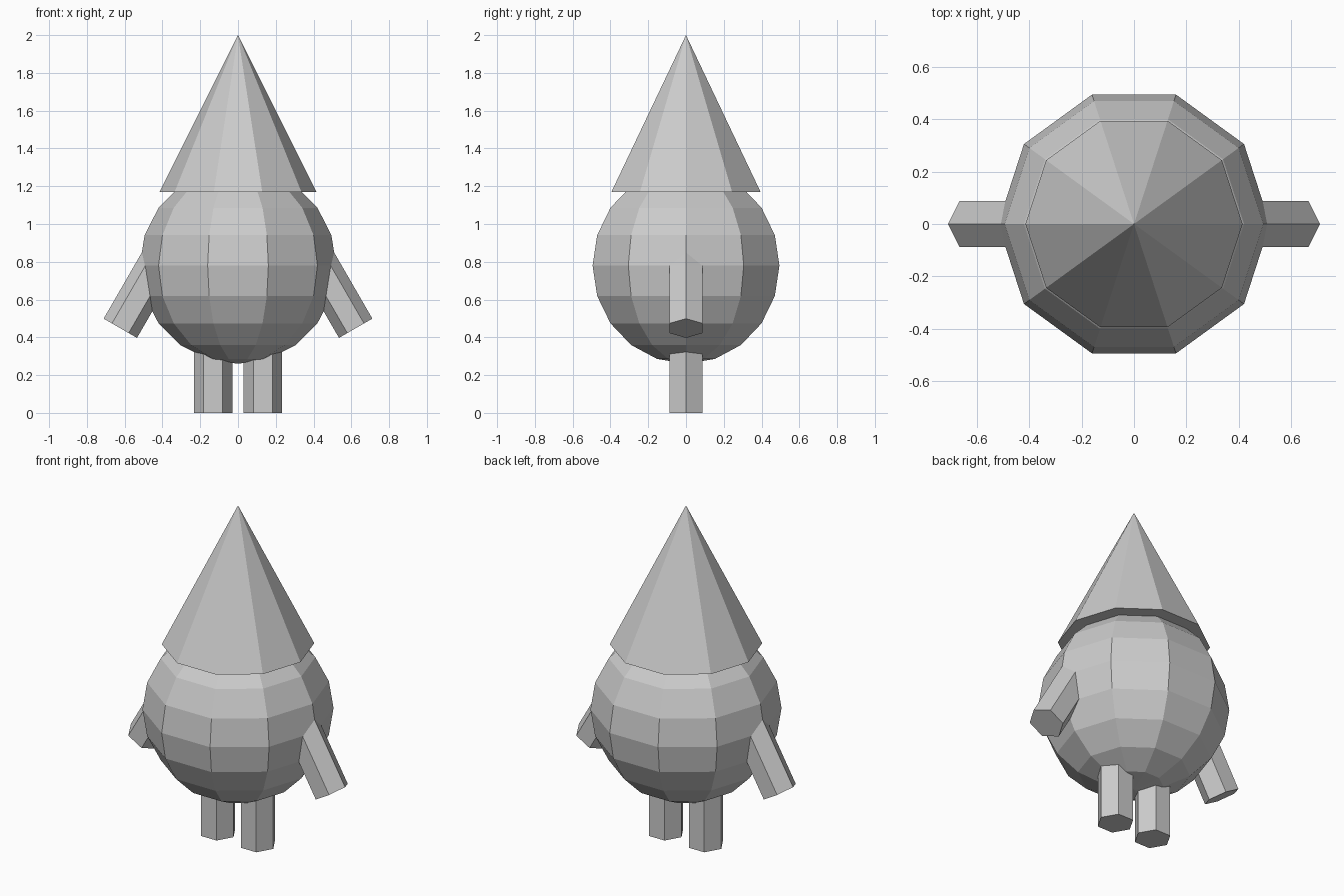
import bpy
import bmesh
from math import sin, cos, pi, radians

if "Cube" in bpy.data.objects:
    bpy.data.objects.remove(bpy.data.objects["Cube"])


def lathe(name, profile, sides, loc=(0, 0, 0), tilt=0.0):
    """Flat-shaded faceted solid from (radius, z) points, bottom to top, first corner on +x."""
    bm = bmesh.new()
    rings = []
    for r, z in profile:
        if r < 1e-6:
            rings.append([bm.verts.new((0, 0, z))] * sides)
        else:
            rings.append([bm.verts.new((r * cos(2 * pi * i / sides), r * sin(2 * pi * i / sides), z))
                          for i in range(sides)])
    for low, high in zip(rings, rings[1:]):
        for i in range(sides):
            j = (i + 1) % sides
            corners = dict.fromkeys((low[i], low[j], high[j], high[i]))
            bm.faces.new(list(corners))
    # End caps where the profile is open
    if profile[0][0] > 1e-6:
        bm.faces.new(rings[0][::-1])
    if profile[-1][0] > 1e-6:
        bm.faces.new(rings[-1])
    bmesh.ops.recalc_face_normals(bm, faces=bm.faces)
    mesh = bpy.data.meshes.new(name)
    bm.to_mesh(mesh)
    bm.free()
    obj = bpy.data.objects.new(name, mesh)
    obj.location = loc
    obj.rotation_euler.y = tilt
    bpy.context.collection.objects.link(obj)
    return obj


# Round body: ten segments, ten rings
R = 0.52
lathe("body", [(R * sin(pi * k / 10), -R * cos(pi * k / 10)) for k in range(11)], 10, (0, 0, 0.78))

# Pointed hat
lathe("hat", [(0.415, 1.17), (0, 2.0)], 10)

# Hexagonal arms and legs, mirrored left and right
for side, s in (("right", 1), ("left", -1)):
    lathe(f"{side}_leg", [(0.102, 0), (0.102, 0.52)], 6, (0.132 * s, 0, 0))
    lathe(f"{side}_arm", [(0.102, 0), (0.102, 0.52)], 6, (0.623 * s, 0, 0.448), radians(-30) * s)
